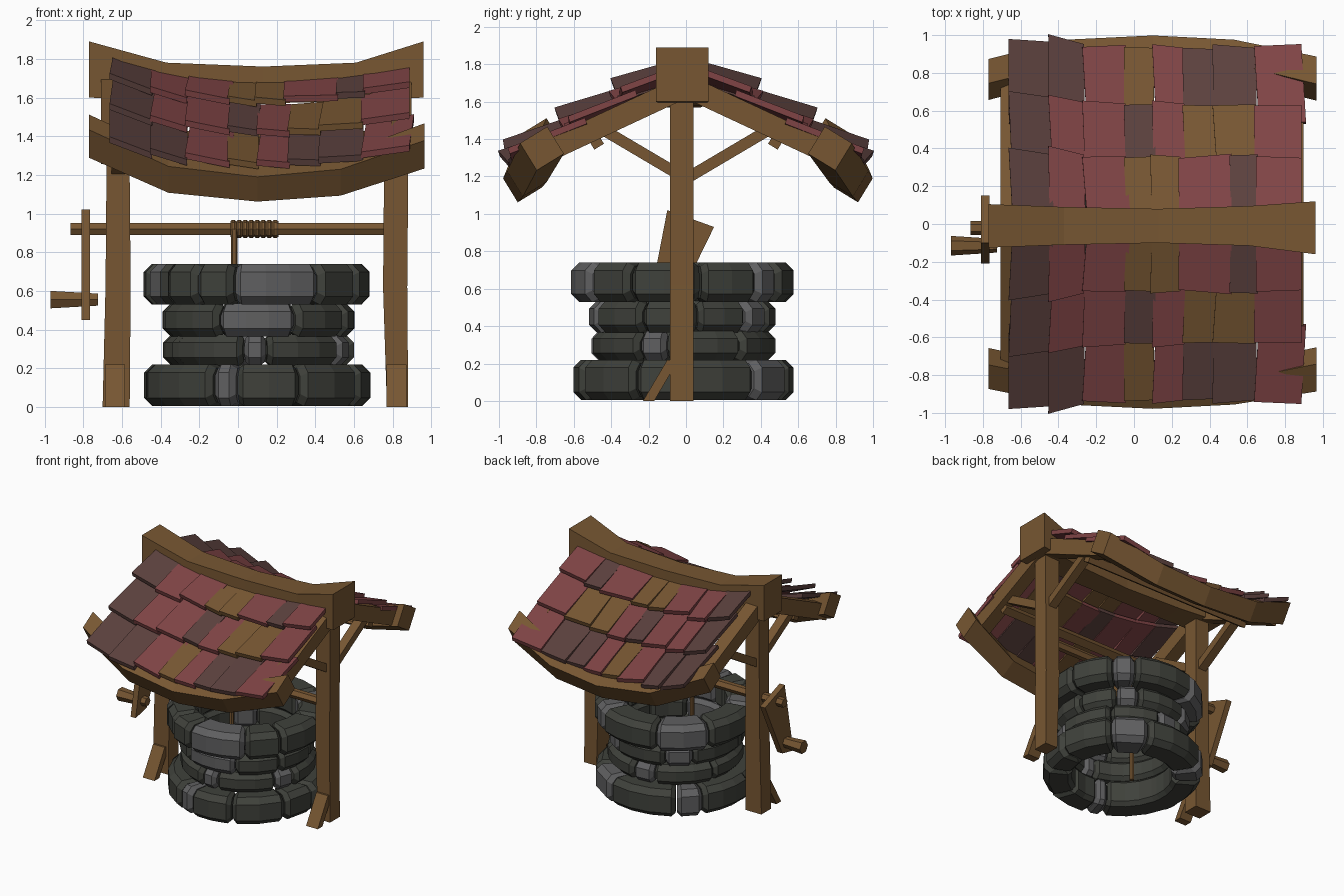
import bpy, bmesh, math, random
from mathutils import Vector

if "Cube" in bpy.data.objects:
    bpy.data.objects.remove(bpy.data.objects["Cube"])

random.seed(4)


def material(name, rgb):
    m = bpy.data.materials.new(name)
    m.diffuse_color = (*rgb, 1)
    m.use_nodes = True
    m.node_tree.nodes["Principled BSDF"].inputs["Base Color"].default_value = m.diffuse_color
    return m


WOOD = material("brown wood", (0.185, 0.094, 0.032))
RED = material("red shingle", (0.215, 0.058, 0.060))
MAROON = material("dull maroon shingle", (0.107, 0.053, 0.048))
DARK = material("dark stone", (0.050, 0.053, 0.044))
LIGHT = material("light stone", (0.115, 0.115, 0.118))


def loft(name, rings, mat):
    """Skin a list of equal-length point rings and cap the ends."""
    bm = bmesh.new()
    vs = [[bm.verts.new(p) for p in r] for r in rings]
    n = len(rings[0])
    for a, b in zip(vs, vs[1:]):
        for i in range(n):
            j = (i + 1) % n
            bm.faces.new((a[i], a[j], b[j], b[i]))
    bm.faces.new(vs[0])
    bm.faces.new(vs[-1])
    bmesh.ops.recalc_face_normals(bm, faces=bm.faces)
    me = bpy.data.meshes.new(name)
    bm.to_mesh(me)
    bm.free()
    me.materials.append(mat)
    ob = bpy.data.objects.new(name, me)
    bpy.context.collection.objects.link(ob)
    return ob


def x_beam(name, stations, mat=WOOD):
    """Beam along x; station = x, y, z, half depth, half height, tilt."""
    rings = []
    for x, y, z, hy, hz, t in stations:
        c, s = math.cos(t), math.sin(t)
        rings.append([(x, y + a * hy * c - b * hz * s, z + a * hy * s + b * hz * c)
                      for a, b in ((-1, -1), (1, -1), (1, 1), (-1, 1))])
    return loft(name, rings, mat)


def yz_plank(name, x, width, p, q, thick):
    """Straight plank in the yz plane from p to q."""
    d = Vector((q[0] - p[0], q[1] - p[1])).normalized()
    n = Vector((-d.y, d.x)) * thick / 2
    rings = [[(x + a * width / 2, e[0] + b * n.x, e[1] + b * n.y)
              for a, b in ((-1, -1), (1, -1), (1, 1), (-1, 1))] for e in (p, q)]
    return loft(name, rings, WOOD)


def x_rod(name, stations, y, z, n=6):
    """Rod along x; station = x, radius."""
    return loft(name, [[(x, y + r * math.cos(2 * math.pi * i / n),
                         z + r * math.sin(2 * math.pi * i / n)) for i in range(n)]
                       for x, r in stations], WOOD)


# Stone wall: courses of chamfered arc blocks
CX, CY = 0.10, -0.02


def stone(name, a0, a1, r0, r1, z0, z1, mat):
    gap, bev = 0.5, 3.2
    a0, a1 = a0 + gap, a1 - gap
    r1 += random.uniform(-0.012, 0.008)
    k = max(1, round((a1 - a0 - 2 * bev) / 14))
    stops = [(a0, 0.028)] + [(a0 + bev + (a1 - a0 - 2 * bev) * i / k, 0)
                             for i in range(k + 1)] + [(a1, 0.028)]
    rings = []
    for a, s in stops:
        i, o, b, t = r0 + s, r1 - s, z0 + s * 0.7, z1 - s * 0.7
        c = 0.042
        prof = [(i + 0.03, b), (o - c, b), (o, b + c), (o, t - c),
                (o - c, t), (i + 0.03, t), (i, t - 0.03), (i, b + 0.03)]
        sa, ca = math.sin(math.radians(a)), math.cos(math.radians(a))
        rings.append([(CX + r * sa, CY - r * ca, z) for r, z in prof])
    loft(name, rings, mat)


COURSES = [  # inner radius, outer radius, bottom, top, joint angles, light blocks
    (0.37, 0.59, 0.005, 0.22, (-80, -24, -11, 23, 64, 91, 132, 160, 215, 235, 280), (1, 6, 8)),
    (0.36, 0.495, 0.215, 0.375, (-60, -9, 6, 61, 80, 130, 175, 195, 250, 300), (1, 3, 6)),
    (0.36, 0.50, 0.365, 0.535, (-75, -24, 24, 64, 100, 135, 155, 205, 230, 285), (1, 5, 7)),
    (0.37, 0.59, 0.53, 0.74, (-55, -33, -12, 33, 61, 100, 133, 150, 200, 240, 285, 305),
     (2, 6, 8, 10)),
]
for ci, (r0, r1, z0, z1, joints, lights) in enumerate(COURSES):
    for k, a in enumerate(joints):
        end = joints[k + 1] if k + 1 < len(joints) else joints[0] + 360
        stone(f"stone_course_{ci + 1}_{k + 1}", a, end, r0, r1, z0, z1,
              LIGHT if k in lights else DARK)

# Posts, slightly bent, with front foot braces
for side, pts in (("left", [(-0.70, -0.56, 0), (-0.685, -0.555, 0.62), (-0.68, -0.56, 1.2),
                            (-0.68, -0.56, 1.65)]),
                  ("right", [(0.77, 0.88, 0), (0.75, 0.875, 0.62), (0.755, 0.88, 1.2),
                             (0.755, 0.88, 1.65)])):
    loft(f"{side}_post", [[(a, -0.085, z), (b, -0.085, z), (b, 0.04, z), (a, 0.04, z)]
                          for a, b, z in pts], WOOD)
for side, x in (("left", -0.635), ("right", 0.82)):
    loft(f"{side}_foot_brace", [[(x + a * 0.052, y, z) for a, y in
                                 ((-1, y0), (1, y0), (1, y0 + 0.06), (-1, y0 + 0.06))]
                                for y0, z in ((-0.23, 0), (-0.10, 0.22))], WOOD)

# Ridge beam, sagging in the middle
x_beam("ridge_beam", [(-0.77, -0.01, 1.745, 0.115, 0.145, 0), (-0.37, -0.01, 1.68, 0.10, 0.10, 0),
                      (0.13, -0.01, 1.665, 0.09, 0.095, 0), (0.61, -0.01, 1.68, 0.105, 0.10, 0),
                      (0.96, -0.02, 1.745, 0.14, 0.145, 0)])

# Eaves, rafters, purlins and braces on both slopes
for tag, s in (("front", -1), ("back", 1)):
    t = -s * 0.55
    out = 0.02 if s > 0 else 0
    x_beam(f"{tag}_eave_beam", [(-0.77, s * 0.765, 1.40, 0.075, 0.085, t),
                                (-0.36, s * (0.85 + out), 1.215, 0.075, 0.08, t),
                                (0.10, s * (0.875 + out), 1.165, 0.075, 0.075, t),
                                (0.53, s * (0.85 + out), 1.20, 0.075, 0.08, t),
                                (0.965, s * 0.77, 1.35, 0.085, 0.085, t)])
    x_beam(f"{tag}_purlin", [(-0.65, s * 0.48, 1.385, 0.03, 0.03, t),
                             (0.85, s * 0.48, 1.385, 0.03, 0.03, t)])
    for side, x, px in (("left", -0.655, -0.62), ("right", 0.845, 0.815)):
        yz_plank(f"{side}_{tag}_rafter", x, 0.105, (s * 0.05, 1.66), (s * 0.80, 1.31), 0.12)
        yz_plank(f"{side}_{tag}_brace", px, 0.07, (s * 0.02, 1.20), (s * 0.46, 1.46), 0.06)

# Shingles: three overlapping rows per slope, following the sag
EDGES = (-0.66, -0.45, -0.27, -0.05, 0.10, 0.26, 0.42, 0.64, 0.88)
TOP_EDGES = (-0.66, -0.45, -0.27, -0.05, 0.09, 0.24, 0.51, 0.65, 0.88)
ROWS = [  # upper y, z, lower y, z, column edges, colours
    (0.05, 1.675, 0.36, 1.565, TOP_EDGES, "MRRWWRMR"),
    (0.27, 1.545, 0.64, 1.405, EDGES, "MRRMRWWR"),
    (0.54, 1.395, 0.94, 1.240, EDGES, "MMRWRMMR"),
]
COLOURS = {"M": MAROON, "R": RED, "W": WOOD}


def sag(x):
    return ((x - 0.12) / 0.78) ** 2 * (0.135 if x < 0.12 else 0.10)


for ri, (y0, z0, y1, z1, edges, cols) in enumerate(ROWS):
    for k, c in enumerate(cols):
        lift = random.uniform(0, 0.012)
        tip = [random.uniform(-0.015, 0.015) for _ in range(2)]
        skew = random.uniform(0.0, 0.025)
        xa, xb = edges[k] - 0.004, edges[k + 1] + 0.006
        far = 0.05 if k < 2 else 0.0
        for tag, s in (("front", -1), ("back", 1)):
            top, low = [], []
            for x, y, z, j in ((xa + skew, y0, z0, 0), (xb + skew, y0, z0, 0),
                               (xb, y1 + tip[0] + far * 0.4, z1, 0),
                               (xa, y1 + tip[1] + far, z1, 0.018)):
                zz = z + sag(x) + lift + j - (far * 0.3 if y > y0 else 0)
                top.append((x, s * y, zz + 0.016))
                low.append((x, s * (y - 0.01), zz - 0.016))
            loft(f"{tag}_shingle_{ri + 1}_{k + 1}", [low, top], COLOURS[c])

# Windlass: axle, rope coil and hanging rope
x_rod("axle", [(-0.865, 0.037), (0.77, 0.037)], -0.02, 0.92)
coil = []
for i in range(8):
    x = -0.04 + i * 0.031
    coil += [(x, 0.039), (x + 0.008, 0.046), (x + 0.023, 0.046)]
x_rod("rope_coil", coil + [(0.21, 0.039)], -0.02, 0.92, 8)
loft("hanging_rope", [[(-0.02 + 0.017 * math.cos(i * math.pi / 3),
                        -0.05 + 0.017 * math.sin(i * math.pi / 3), z) for i in range(6)]
                      for z in (0.06, 0.92)], WOOD)

# Crank board and handle
loft("crank_board", [[(x, y, z) for y, z in
                      ((-0.10, 1.02), (0.15, 0.93), (-0.07, 0.48), (-0.21, 0.45))]
                     for x in (-0.81, -0.765)], WOOD)
x_rod("crank_handle", [(-0.97, 0.052), (-0.725, 0.036)], -0.115, 0.555)
